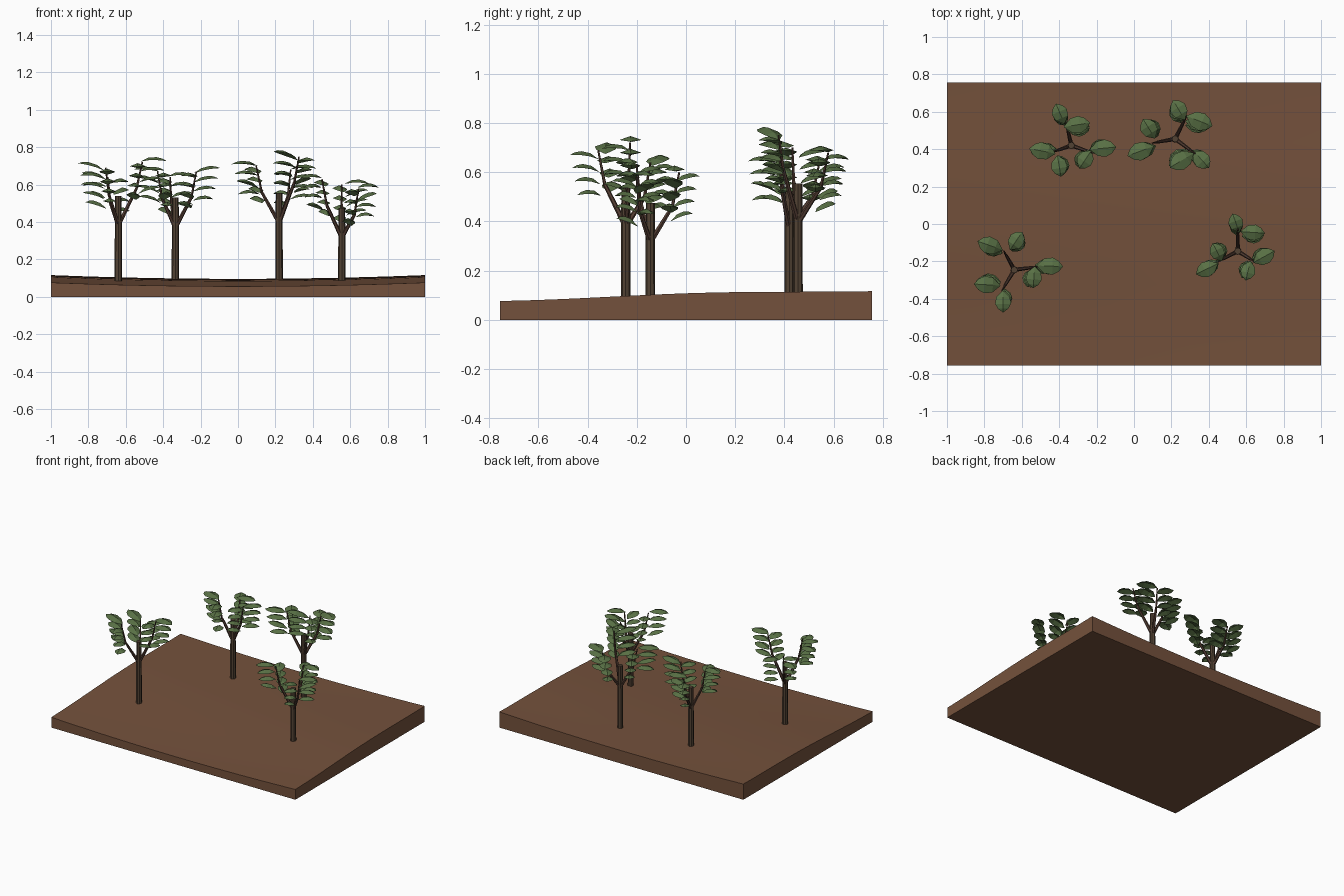
import bpy, bmesh, math, random
from mathutils import Vector

if "Cube" in bpy.data.objects:
    bpy.data.objects.remove(bpy.data.objects["Cube"])

random.seed(4)


def material(name, color):
    m = bpy.data.materials.new(name)
    m.diffuse_color = (*color, 1)
    m.use_nodes = True
    m.node_tree.nodes["Principled BSDF"].inputs["Base Color"].default_value = m.diffuse_color
    return m


SOIL = material("brown soil", (0.175, 0.083, 0.045))
BARK = material("dark bark", (0.085, 0.055, 0.034))
TWIG = material("reddish twig", (0.085, 0.045, 0.032))
LEAF = material("leaf green", (0.10, 0.165, 0.06))


def finish(bm, name, mat):
    me = bpy.data.meshes.new(name)
    bm.to_mesh(me)
    bm.free()
    me.materials.append(mat)
    ob = bpy.data.objects.new(name, me)
    bpy.context.collection.objects.link(ob)
    return ob


def height(x, y):
    # gentle slope rising to the back, with raised left and right edges
    t = (y + 0.757) / 1.514
    return 0.062 + 0.02 * x * x + 0.04 * t + 0.006 * math.sin(2 * math.pi * (t - 0.3))


def tube(bm, a, b, r1, r2, sides=6):
    # tapered cylinder between two points
    a, b = Vector(a), Vector(b)
    q = (b - a).to_track_quat('Z', 'Y')
    rings = []
    for p, r in ((a, r1), (b, r2)):
        rings.append([bm.verts.new(p + q @ Vector((r * math.cos(k * 2 * math.pi / sides),
                                                   r * math.sin(k * 2 * math.pi / sides), 0)))
                      for k in range(sides)])
    for k in range(sides):
        n = (k + 1) % sides
        bm.faces.new((rings[0][k], rings[0][n], rings[1][n], rings[1][k]))
    bm.faces.new(rings[0][::-1])
    bm.faces.new(rings[1])


def leaf(bm, centre, ang, length, width, tilt):
    # arched pointed oval with a raised midrib
    d = Vector((math.cos(ang), math.sin(ang), 0))
    s = Vector((-d.y, d.x, 0))
    rows = []
    for t, w, arch in ((-0.5, 0.06, -0.018), (-0.22, 0.85, 0.004), (0.1, 1.0, 0.01),
                       (0.33, 0.65, 0.004), (0.5, 0.03, -0.008)):
        p = centre + d * (t * length) + Vector((0, 0, arch + tilt * t * length))
        side = s * (w * width / 2)
        drop = Vector((0, 0, 0.016 * w))
        rows.append([bm.verts.new(v) for v in (p - side - drop, p, p + side - drop)])
    for r, n in zip(rows, rows[1:]):
        for k in (0, 1):
            bm.faces.new((r[k], n[k], n[k + 1], r[k + 1]))


# ground slab: bottom is flat, the top follows the slope
bm = bmesh.new()
N = 14
bmesh.ops.create_grid(bm, x_segments=N, y_segments=N, size=1)
for v in bm.verts:
    v.co.y *= 0.757
ext = bmesh.ops.extrude_face_region(bm, geom=bm.faces[:], use_keep_orig=True)
for v in ext["geom"]:
    if isinstance(v, bmesh.types.BMVert):
        v.co.z = height(v.co.x, v.co.y)
bmesh.ops.recalc_face_normals(bm, faces=bm.faces[:])
ground = finish(bm, "ground", SOIL)
for p in ground.data.polygons:
    p.use_smooth = p.normal.z > 0.5
bpy.context.view_layer.objects.active = ground
ground.select_set(True)
bpy.ops.object.shade_smooth_by_angle(angle=math.radians(30))

# trees: trunk x, y, top, leaf scale, then per branch: fork, big leaf column, small leaf column, top
TREES = [
    (-.64, -.245, .54, 1.0, [((-.525, -.23), (-.45, -.225), (-.535, -.285), .75),
                             ((-.69, -.155), (-.77, -.115), (-.63, -.09), .67),
                             ((-.70, -.345), (-.785, -.325), (-.70, -.415), .72)]),
    (-.335, .42, .53, 1.0, [((-.235, .385), (-.165, .405), (-.26, .345), .70),
                            ((-.36, .53), (-.305, .53), (-.395, .59), .67),
                            ((-.42, .39), (-.49, .39), (-.40, .31), .70)]),
    (.22, .455, .555, 1.05, [((.275, .565), (.35, .55), (.24, .61), .71),
                             ((.315, .385), (.255, .34), (.36, .345), .78),
                             ((.11, .435), (.035, .39), (.08, .51), .73)]),
    (.555, -.145, .475, .92, [((.555, -.04), (.635, -.045), (.545, .005), .63),
                              ((.635, -.195), (.695, -.175), (.61, -.25), .61),
                              ((.46, -.195), (.39, -.24), (.445, -.15), .66)]),
]

for n, (x, y, top, sc, branches) in enumerate(TREES, 1):
    # trunk
    bm = bmesh.new()
    tube(bm, (x, y, height(x, y) - 0.02), (x, y, top), 0.02, 0.018, 8)
    finish(bm, f"trunk_{n}", BARK)

    wood, leaves = bmesh.new(), bmesh.new()
    for fork, big, small, ztop in branches:
        fx, fy = fork
        fz = ztop - 0.17
        dirx, diry = fx - x, fy - y
        # branch and the leafy shoot above it
        tube(wood, (x, y, top - 0.16), (fx - dirx * .15, fy - diry * .15, fz), 0.012, 0.008)
        shoot_top = (fx + dirx * .12, fy + diry * .12, ztop - 0.03)
        tube(wood, (fx - dirx * .15, fy - diry * .15, fz), shoot_top, 0.007, 0.004, 5)
        # two columns of leaves, alternating up the shoot
        for col, length, width, count, off in ((big, .14, .092, 4, .012),
                                               (small, .115, .085, 4, .045)):
            ang = math.atan2(col[1] - fy, col[0] - fx)
            for i in range(count):
                a = ang + random.uniform(-.2, .2)
                k = (1 - 0.05 * i) * sc
                c = Vector((col[0] - dirx * .07 * i, col[1] - diry * .07 * i,
                            ztop - off - 0.052 * i))
                leaf(leaves, c, a, length * k, width * k, random.uniform(-.1, .25))
    finish(wood, f"branches_{n}", TWIG)
    finish(leaves, f"leaves_{n}", LEAF)
